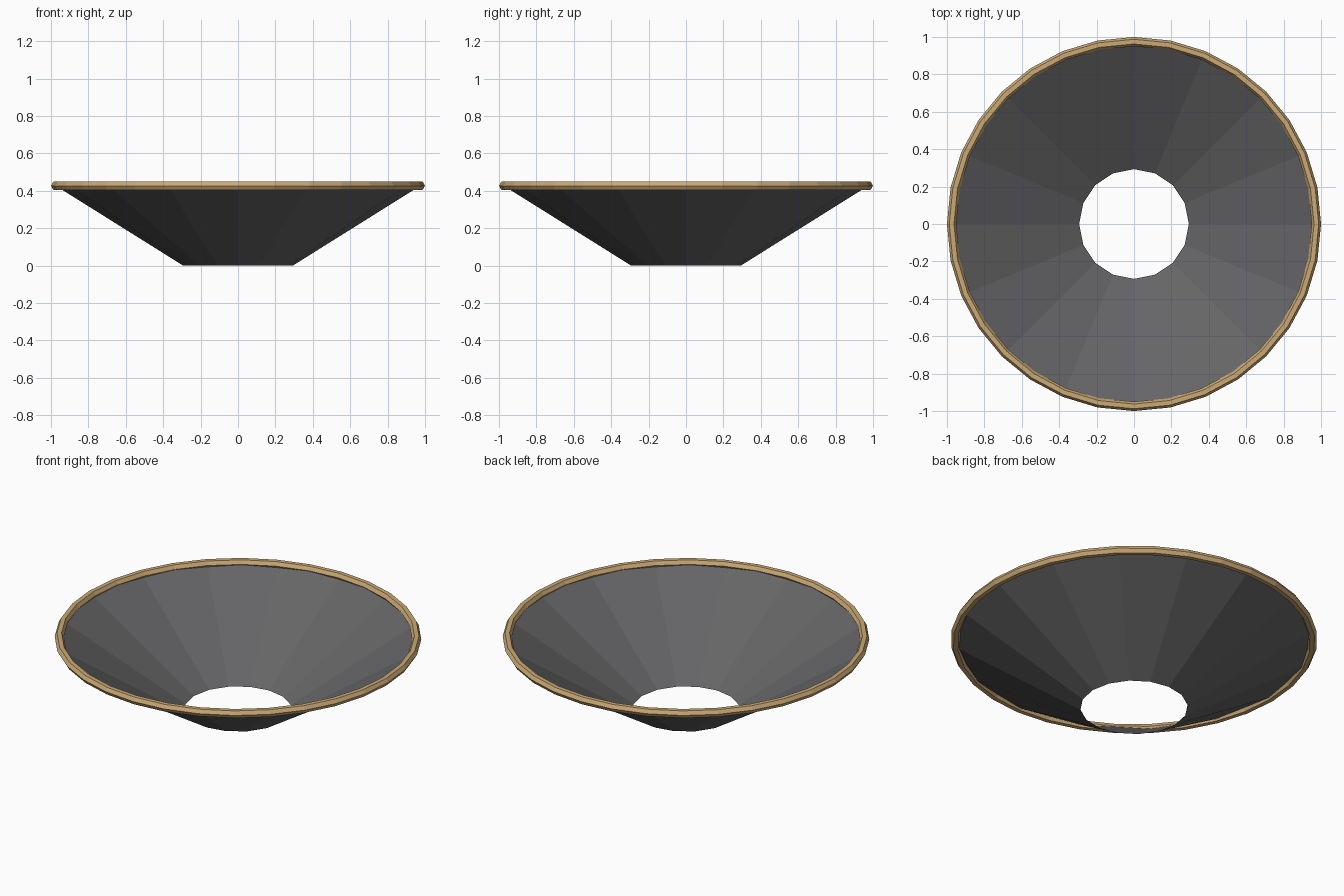
import bpy
import bmesh
import math

cube = bpy.data.objects.get("Cube")
if cube:
    bpy.data.objects.remove(cube, do_unlink=True)


def material(name, colour):
    mat = bpy.data.materials.new(name)
    mat.use_nodes = True
    mat.diffuse_color = (*colour, 1)
    mat.node_tree.nodes["Principled BSDF"].inputs["Base Color"].default_value = (*colour, 1)
    return mat


RIM_RADIUS, RIM_HEIGHT, TUBE = 0.975, 0.427, 0.025
HOLE_RADIUS = 0.293

# Open sixteen-sided shade: a thin flared sheet without caps
bm = bmesh.new()
bmesh.ops.create_cone(bm, cap_ends=False, segments=16, radius1=HOLE_RADIUS,
                      radius2=RIM_RADIUS, depth=RIM_HEIGHT)
bmesh.ops.translate(bm, verts=bm.verts, vec=(0, 0, RIM_HEIGHT / 2))
mesh = bpy.data.meshes.new("shade")
bm.to_mesh(mesh)
bm.free()
shade = bpy.data.objects.new("shade", mesh)
bpy.context.collection.objects.link(shade)
mesh.materials.append(material("dark grey", (0.13, 0.13, 0.135)))

# Hexagonal-section hoop around the wide edge
bpy.ops.mesh.primitive_torus_add(major_segments=32, minor_segments=6,
                                 major_radius=RIM_RADIUS, minor_radius=TUBE,
                                 location=(0, 0, RIM_HEIGHT))
rim = bpy.context.object
rim.name = "rim_hoop"
rim.data.materials.append(material("warm gold", (0.6, 0.4, 0.18)))
